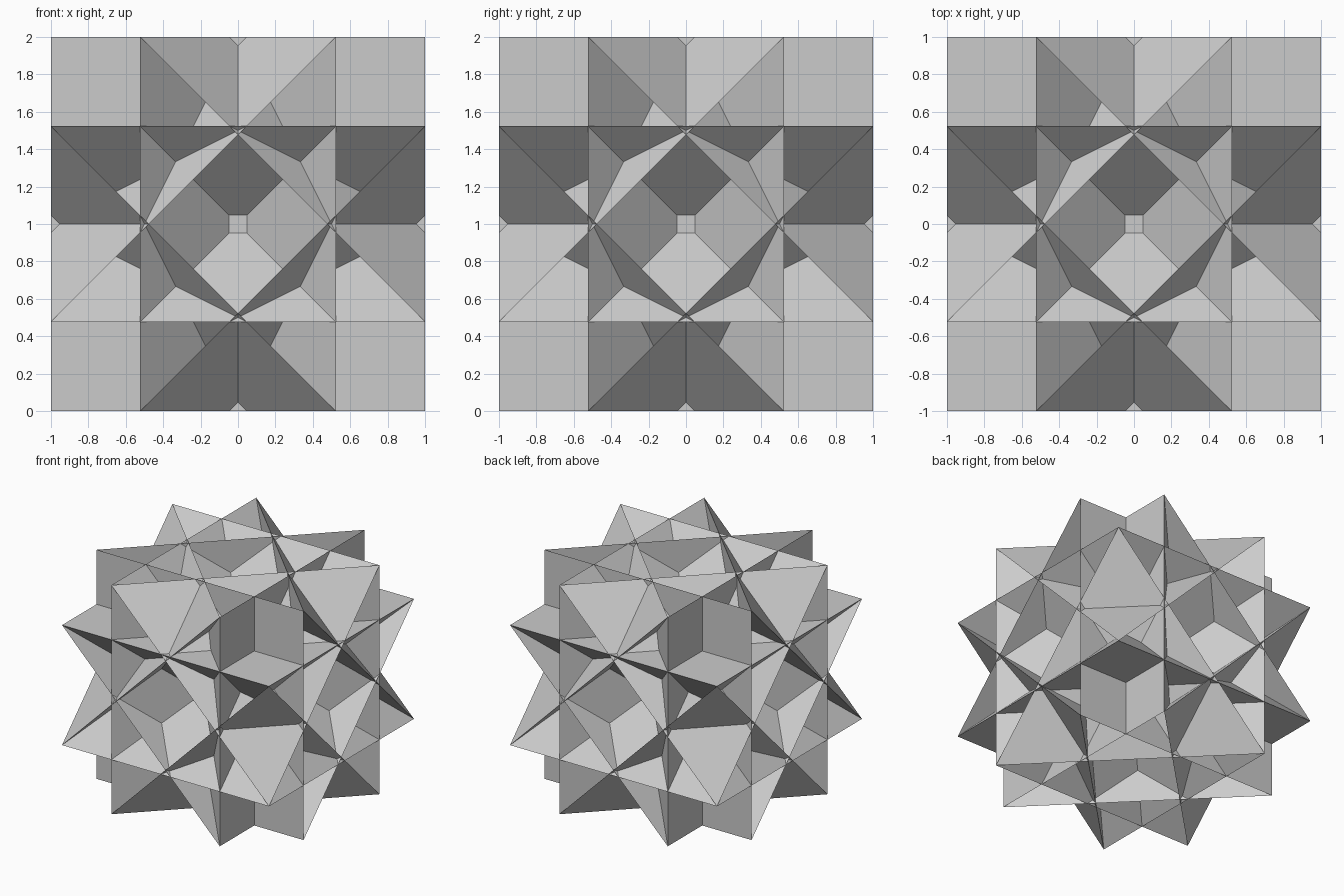
import bpy, bmesh
from math import atan2
from itertools import product
from mathutils import Vector

if "Cube" in bpy.data.objects:
    bpy.data.objects.remove(bpy.data.objects["Cube"])

A = 0.524                                   # short coordinate of every star tip
OFFSET = {1: A, 2: 1 - A, 3: 2 - A}         # plane distance: squares, rectangles, triangles

bm = bmesh.new()

# 24 star tips: two long coordinates and one short one
tips = []
for axis in range(3):
    for signs in product((-1, 1), repeat=3):
        size = [1, 1, 1]
        size[axis] = A
        tips.append(bm.verts.new([s * c for s, c in zip(signs, size)]))

# 6 squares, 12 rectangles and 8 triangles crossing each other, one per direction
for direction in product((-1, 0, 1), repeat=3):
    n = Vector(direction)
    if n.length == 0:
        continue
    d = OFFSET[sum(map(abs, direction))]
    ring = [v for v in tips if abs(v.co.dot(n) - d) < 1e-4]
    centre = sum((v.co for v in ring), Vector()) / len(ring)
    u = (ring[0].co - centre).normalized()
    w = n.normalized().cross(u)
    ring.sort(key=lambda v: atan2((v.co - centre).dot(w), (v.co - centre).dot(u)))
    bm.faces.new(ring)

bmesh.ops.translate(bm, verts=bm.verts, vec=(0, 0, 1))
mesh = bpy.data.meshes.new("star_polyhedron")
bm.to_mesh(mesh)
bm.free()
bpy.context.collection.objects.link(bpy.data.objects.new("star_polyhedron", mesh))
